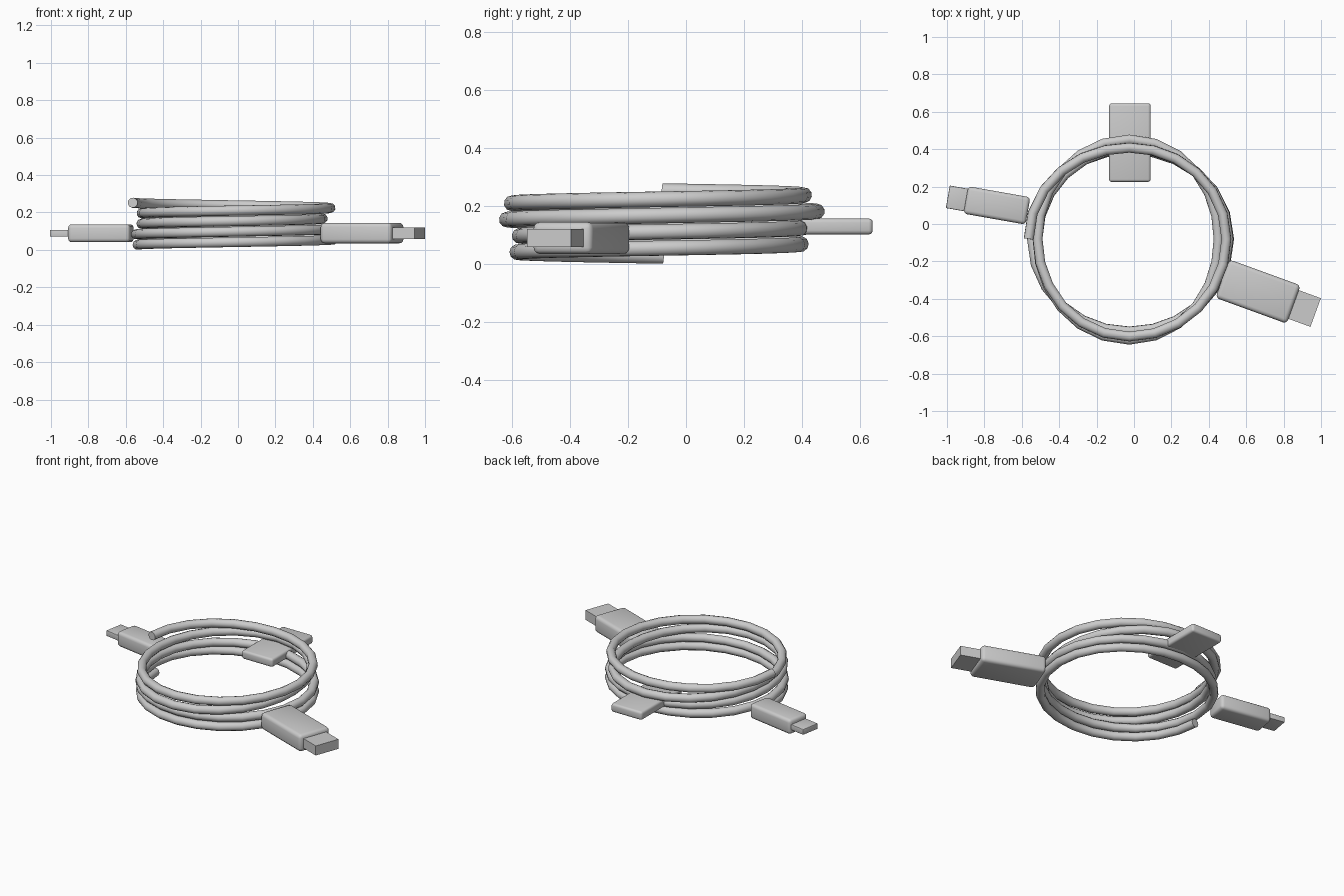
import bpy, math

if "Cube" in bpy.data.objects:
    bpy.data.objects.remove(bpy.data.objects["Cube"])

def shade(ob, angle=35):
    bpy.ops.object.select_all(action='DESELECT')
    ob.select_set(True)
    bpy.context.view_layer.objects.active = ob
    bpy.ops.object.shade_smooth_by_angle(angle=math.radians(angle))

def box(name, loc, size, turn=0, bevel=0.0):
    """Box with its length along local x, turned about z, with rounded edges."""
    bpy.ops.mesh.primitive_cube_add(size=1, location=loc)
    ob = bpy.context.object
    ob.name = name
    ob.scale = size
    bpy.ops.object.transform_apply(location=False, rotation=False, scale=True)
    ob.rotation_euler.z = math.radians(turn)
    if bevel:
        mod = ob.modifiers.new("rounding", 'BEVEL')
        mod.width = bevel
        mod.segments = 3
        bpy.ops.object.modifier_apply(modifier=mod.name)
        shade(ob)
    return ob

def connector(name, start, turn, body, plug, bevel, plug_bevel):
    """Moulded body plus metal plug, laid end to end from start along turn."""
    a = math.radians(turn)
    def along(d):
        return (start[0] + d * math.cos(a), start[1] + d * math.sin(a), start[2])
    box(name + "_body", along(body[0] / 2), body, turn, bevel)
    overlap = 0.03
    length = plug[0] + overlap
    box(name + "_plug", along(body[0] - overlap + length / 2),
        (length, plug[1], plug[2]), turn, plug_bevel)

# Coiled cable: loose helix, radius given at each quarter turn
CX, CY, TUBE, PITCH, STEPS = -0.025, -0.08, 0.027, 0.0563, 24
RADII = [.512, .503, .533, .477, .52, .495, .53, .484, .491,
         .539, .477, .532, .49, .522, .519, .488, .538]
points = []
for i in range(4 * STEPS + 1):
    t = i / STEPS
    k = min(int(t * 4), len(RADII) - 2)
    f = (1 - math.cos(math.pi * (t * 4 - k))) / 2
    r = RADII[k] * (1 - f) + RADII[k + 1] * f
    a = math.pi + math.tau * t
    points.append((CX + r * math.cos(a), CY + r * math.sin(a), TUBE + PITCH * t))

curve = bpy.data.curves.new("coiled_cable", 'CURVE')
curve.dimensions = '3D'
curve.bevel_depth = TUBE
curve.bevel_resolution = 3
curve.use_fill_caps = True
spline = curve.splines.new('POLY')
spline.points.add(len(points) - 1)
for p, co in zip(spline.points, points):
    p.co = (*co, 1)
cable = bpy.data.objects.new("coiled_cable", curve)
bpy.context.collection.objects.link(cable)
bpy.ops.object.select_all(action='DESELECT')
cable.select_set(True)
bpy.context.view_layer.objects.active = cable
bpy.ops.object.convert(target='MESH')
shade(bpy.context.object, 50)

# Large connector on the right
connector("large_connector", (0.473, -0.292, 0.09), -20,
          (0.405, 0.218, 0.11), (0.125, 0.163, 0.062), 0.022, 0)

# Small connector on the left
connector("small_connector", (-0.567, 0.07, 0.089), 170,
          (0.337, 0.148, 0.096), (0.098, 0.122, 0.036), 0.02, 0.004)

# Tie strap across the back of the coil
box("tie_strap", (-0.022, 0.435, 0.13), (0.222, 0.42, 0.055), 0, 0.014)
